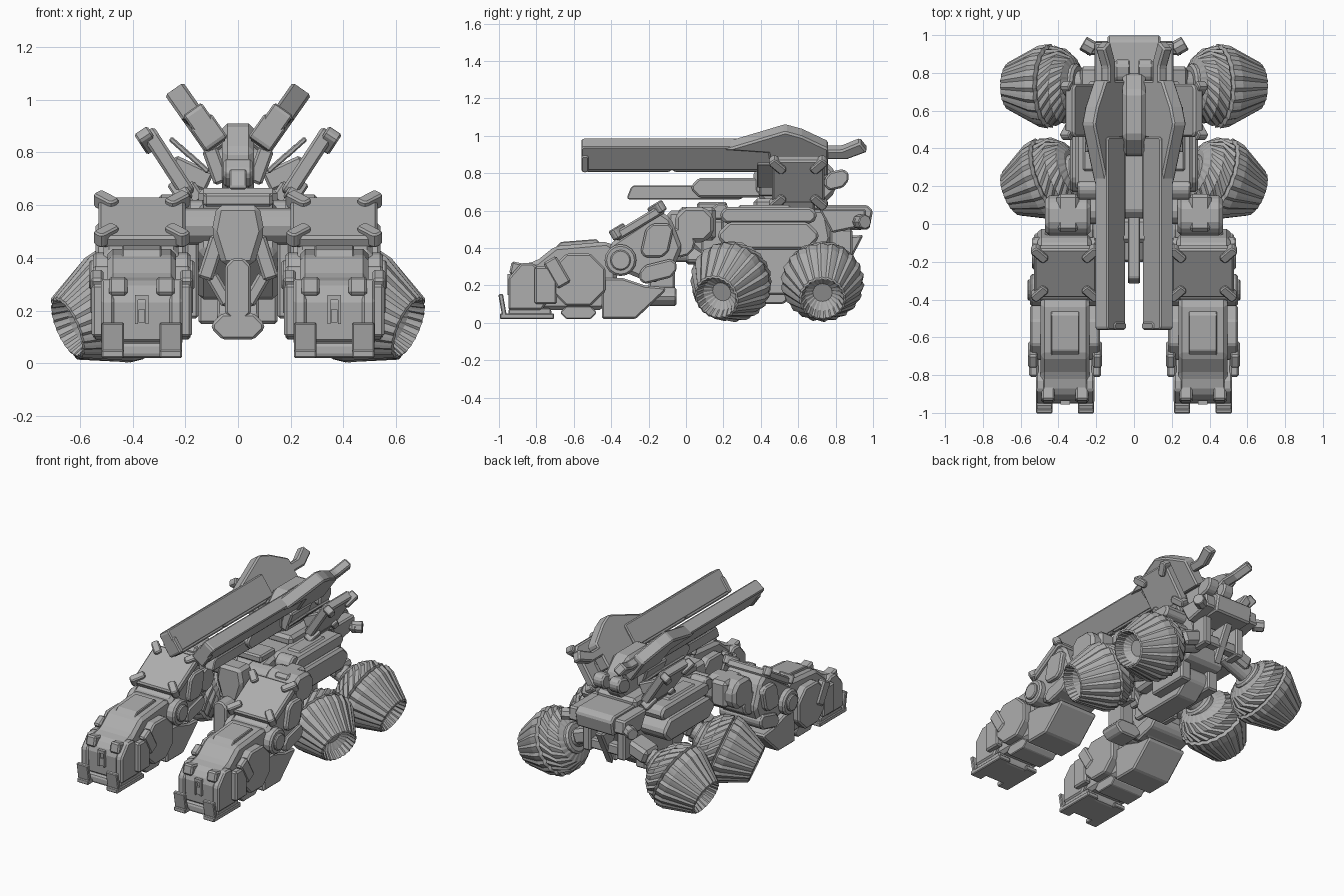
import bpy, bmesh
from math import radians, sin, cos, pi
from mathutils import Matrix, Vector, Euler

if "Cube" in bpy.data.objects:
    bpy.data.objects.remove(bpy.data.objects["Cube"])

grey = bpy.data.materials.new("armour_grey")
grey.use_nodes = True
tone = (.42, .42, .42, 1)
grey.diffuse_color = tone
grey.node_tree.nodes["Principled BSDF"].inputs["Base Color"].default_value = tone


def place(loc=(0, 0, 0), rot=(0, 0, 0)):
    return Matrix.Translation(loc) @ Euler([radians(a) for a in rot]).to_matrix().to_4x4()


def finish(name, bm, mirror=True, bevel=0):
    bmesh.ops.recalc_face_normals(bm, faces=bm.faces)
    mesh = bpy.data.meshes.new(name)
    bm.to_mesh(mesh)
    bm.free()
    mesh.materials.append(grey)
    part = bpy.data.objects.new(name, mesh)
    bpy.context.collection.objects.link(part)
    if bevel:
        chamfer = part.modifiers.new("chamfer", 'BEVEL')
        chamfer.width, chamfer.segments = bevel, 1
        chamfer.limit_method, chamfer.angle_limit = 'ANGLE', radians(25)
    if mirror:
        part.modifiers.new("mirror", 'MIRROR')


def bridge(bm, rows):
    """Closed skin over matching rings of points, capped at both ends."""
    rings = [[bm.verts.new(point) for point in row] for row in rows]
    for a, b in zip(rings, rings[1:]):
        for i in range(len(a)):
            bm.faces.new((a[i - 1], a[i], b[i], b[i - 1]))
    bm.faces.new(rings[0])
    bm.faces.new(rings[-1])


def prism(name, points, x, mat=Matrix(), mirror=True, bevel=.01):
    """Side profile of (y, z) points extruded over the x range."""
    bm = bmesh.new()
    bridge(bm, [[(end, *point) for point in points] for end in x])
    bm.transform(mat)
    finish(name, bm, mirror, bevel)


def block(name, x, y, z, cut=.03, lean=0, rise=0, mat=Matrix(), mirror=True, bevel=.01):
    """Corner-cut slab; lean shifts the top along y, rise lifts the back end."""
    (y0, y1), (z0, z1) = y, z
    outline = [(y0, z0 + cut), (y0 + cut, z0), (y1 - cut, z0), (y1, z0 + cut),
               (y1, z1 - cut), (y1 - cut, z1), (y0 + cut, z1), (y0, z1 - cut)]
    outline = [(v + lean * (w - z0) / (z1 - z0), w + rise * (v - y0) / (y1 - y0)) for v, w in outline]
    prism(name, outline, x, mat, mirror, bevel)


def box(name, loc, size, rot=(0, 0, 0), mirror=True, bevel=.01):
    bm = bmesh.new()
    bmesh.ops.create_cube(bm, size=1, matrix=Matrix.Diagonal((*size, 1)))
    bm.transform(place(loc, rot))
    finish(name, bm, mirror, bevel)


def lathe(name, rings, mat, sides, rib=0, twist=0, mirror=True):
    """Rings of (distance, radius) about local x, with optional spiral ribs."""
    def point(t, radius, i):
        angle = 2 * pi * i / sides + twist * min(t, 0)
        radius *= 1 + rib * (i % 3)
        return t, radius * cos(angle), radius * sin(angle)
    bm = bmesh.new()
    bridge(bm, [[point(t, radius, i) for i in range(sides)] for t, radius in rings])
    bm.transform(mat)
    finish(name, bm, mirror)


def drum(name, loc, radius, length, rot=(0, 0, 0), sides=16, mirror=True):
    half, cut = length / 2, radius / 8
    rings = [(-half, radius - cut), (cut - half, radius), (half - cut, radius), (half, radius - cut)]
    lathe(name, rings, place(loc, rot), sides, mirror=mirror)


def clasped_plate(name, mat, length, height, thick):
    """Armour plate facing local +x with a clasp on every corner."""
    l, h, t = length / 2, height / 2, thick / 2
    block(name, (-t, t), (-l, l), (-h, h), cut=.02, mat=mat)
    for y in (-1, 1):
        for z in (-1, 1):
            corner = mat @ place((t, y * (l - .03), z * (h - .03)), (-y * z * 45, 0, 0))
            block(name + "_clasp", (-.04, .02), (-.025, .025), (-.05, .05), cut=.01, mat=corner)


# Front pods
pod_x = .365
prism("pod_body", [(-.93, .07), (-.94, .25), (-.89, .31), (-.8, .33), (-.7, .41), (-.42, .435),
                   (-.37, .4), (-.37, .24), (-.44, .07)], (.235, .495), bevel=.02)
block("pod_hood", (.29, .44), (-.7, -.45), (.36, .43), rise=.02)
block("toe_bar", (.22, .51), (-.95, -.72), (.02, .08), cut=.01)
block("middle_pad", (.24, .49), (-.67, -.48), (.02, .09), cut=.03)
prism("heel_pad", [(-.45, .02), (-.27, .02), (-.11, .17), (-.11, .19), (-.22, .2), (-.34, .24), (-.45, .24)],
      (.22, .51))
for side in (-1, 1):
    def span(offset, half):
        middle = pod_x + side * offset
        return middle - half, middle + half
    prism("pod_cheek", [(-.95, .07), (-.95, .24), (-.88, .32), (-.82, .32), (-.68, .2), (-.77, .07)],
          span(.13, .025))
    block("pod_side_plate", span(.15, .035), (-.72, -.43), (.09, .37), cut=.08)
    box("pod_clamp", (pod_x + side * .17, -.69, .27), (.05, .08, .16), (30, 0, 0))
    box("pod_fender", (pod_x + side * .165, -.75, .2), (.05, .12, .2))
    box("toe_claw", (pod_x + side * .11, -.85, .035), (.085, .29, .03), bevel=.005)
    box("toe_claw_tip", (pod_x + side * .11, -.98, .09), (.085, .025, .13), (10, 0, 0), bevel=.005)
    box("brow_block", (pod_x + side * .09, -.89, .285), (.07, .1, .07), (-12, 0, 0))
    box("latch_rail", (pod_x + side * .02, -.945, .2), (.01, .02, .1), bevel=0)
box("latch_top", (pod_x, -.945, .25), (.05, .02, .02), bevel=0)
box("latch_grip", (pod_x, -.94, .18), (.025, .02, .05), bevel=0)

# Knees
prism("knee_block", [(-.41, .42), (-.14, .6), (-.08, .56), (-.02, .4), (-.08, .26), (-.18, .21), (-.4, .3)],
      (.225, .51), bevel=.02)
clasped_plate("knee_plate", place((pod_x, -.25, .535), (31, 0, 0)) @ place(rot=(0, -90, 0)), .3, .33, .05)
drum("knee_axle", (pod_x, -.35, .335), .085, .37)
drum("knee_cap", (pod_x, -.35, .335), .055, .4)
block("knee_guard", (.2, .54), (-.25, -.1), (.35, .53), lean=.04)
block("knee_strut", (.21, .53), (-.25, -.05), (.2, .3), rise=.05)

# Shoulders
block("shoulder", (.23, .47), (-.06, .15), (.43, .62), cut=.05, bevel=.02)
box("shoulder_band", (.35, .06, .53), (.12, .2, .18), bevel=.02)
drum("shoulder_link", (.17, .07, .52), .07, .24, sides=12)
drum("shoulder_pivot", (.34, -.03, .43), .08, .26, sides=12)
block("shoulder_fin", (.18, .3), (.12, .22), (.55, .64), lean=.02)

# Hull
prism("hull_core", [(.02, .42), (.05, .58), (.2, .61), (.75, .61), (.78, .45), (.7, .28), (.2, .24)],
      (-.15, .15), mirror=False, bevel=.02)
block("side_skirt", (.1, .34), (.17, .71), (.39, .54), cut=.06, bevel=.02)
block("side_deck", (.12, .31), (.18, .7), (.53, .62), bevel=.02)
box("deck_hatch", (.22, .42, .61), (.1, .28, .04))
box("front_pillar", (.175, .14, .36), (.05, .12, .38))
box("collar", (0, .14, .62), (.26, .16, .05), mirror=False)

# Prow mask, extruded along y
turn = Matrix.Rotation(pi / 2, 4, 'Z')
prism("prow_mask", [(-.08, .6), (.08, .6), (.1, .5), (.06, .37), (-.06, .37), (-.1, .5)],
      (-.1, .03), turn, mirror=False, bevel=.02)
block("prow_neck", (-.2, -.06), (-.05, .05), (.16, .4), mat=turn, mirror=False)
block("prow_chin", (-.2, -.05), (-.1, .1), (.09, .19), cut=.04, mat=turn, mirror=False)
drum("prow_lens", (0, -.03, .365), .04, .1, (0, 0, 90), mirror=False)
box("prow_cheek", (.1, .06, .4), (.06, .12, .17), (0, -18, 0))
box("prow_whisker", (.07, .08, .28), (.05, .08, .13), (0, 30, 0))
block("keel", (-.08, .08), (.1, .6), (.1, .32), cut=.08, lean=.05, mirror=False)
box("keel_block", (.11, .5, .24), (.08, .3, .18))

# Tail
prism("tail_deck", [(.71, .63), (.97, .63), (1, .6), (.98, .5), (.78, .49)], (-.14, .14), mirror=False)
prism("tail_wing", [(.71, .61), (.96, .61), (.97, .52), (.78, .48)], (.12, .21))
box("tail_frame", (.13, .83, .4), (.06, .12, .2))
box("tail_crossbar", (0, .84, .35), (.3, .07, .07), mirror=False)
prism("tail_spike", [(.8, .46), (.95, .47), (.82, .22)], (-.03, .03), mirror=False)
drum("tail_thruster", (.24, .94, .54), .04, .07, (0, 0, 30), sides=8)
drum("tail_thruster_arm", (.2, .92, .54), .025, .1, sides=8)

# Tilted wheels with spiral tread and overlapping cone petals; front pair toes forward
wheel_rings = [(-.13, .1), (-.11, .15), (-.06, .19), (0, .205), (.01, .19), (.02, .213), (.07, .205),
               (.25, .12), (.255, .11), (.2, .09), (.17, .05)]
for y, toe in ((.25, -.35), (.73, 0)):
    axis = Vector((.87, toe, -.38)).to_track_quat('X', 'Z').to_matrix().to_4x4()
    lathe("wheel", wheel_rings, Matrix.Translation((.43, y, .23)) @ axis, sides=66, rib=.028, twist=6)
    yaw = degrees_out = 30 * toe
    drum("wheel_axle", (.25, y + .02, .31), .06, .3, (0, 22, yaw))
    drum("wheel_bearing", (.32, y + .02, .28), .1, .06, (0, 22, yaw))
    box("wheel_arm", (.2, y + .03, .35), (.16, .15, .1), (0, 20, 0), bevel=.02)

# Twin slab cannons leaning outward
slab = place((.125, 0, .895), (0, 35, 0))
block("cannon_slab", (-.043, .043), (-.56, .46), (-.07, .085), cut=.01, mat=slab)
for y in (-.3, .17):
    block("cannon_rail", (-.04, .04), (y - .25, y + .23), (-.085, -.03), cut=.02, mat=slab)
block("cannon_muzzle", (-.05, .05), (-.56, -.52), (-.08, .03), cut=.01, mat=slab)
prism("cannon_breech", [(.2, .07), (.53, .19), (.62, .16), (.76, .08), (.76, -.1), (.46, -.1), (.44, .05)],
      (-.03, .055), slab)
prism("cannon_tail", [(.68, .05), (.83, .05), (.93, .1), (.97, .04), (.86, -.01), (.7, -.01)],
      (-.03, .03), slab)
for k in range(3):
    box("cooling_vane", (.15 + .035 * k, .5, .76 + .03 * k), (.02, .24, .1), (0, 48, 0), bevel=.005)

# Side shields on struts
clasped_plate("side_shield", place((.265, .6, .76), (0, 33, 0)), .28, .29, .06)
box("shield_strut", (.18, .6, .72), (.16, .1, .08), (0, -25, 0))
box("shield_root", (.18, .6, .64), (.08, .18, .08), (0, 33, 0))

# Centre gun and its mount
block("centre_barrel", (-.033, .033), (-.32, .3), (.66, .735), cut=.01, lean=.03, mirror=False)
block("centre_receiver", (-.055, .055), (.03, .43), (.67, .775), cut=.04, mirror=False)
block("centre_mount", (-.06, .06), (.36, .8), (.6, .91), cut=.1, mirror=False, bevel=.02)
box("mount_base", (0, .56, .63), (.3, .4, .07), mirror=False, bevel=.02)
box("mount_cheek", (.085, .5, .75), (.06, .22, .14), (0, 20, 0))
block("mount_nozzle", (.02, .1), (.74, .87), (.7, .8), rise=.03)
